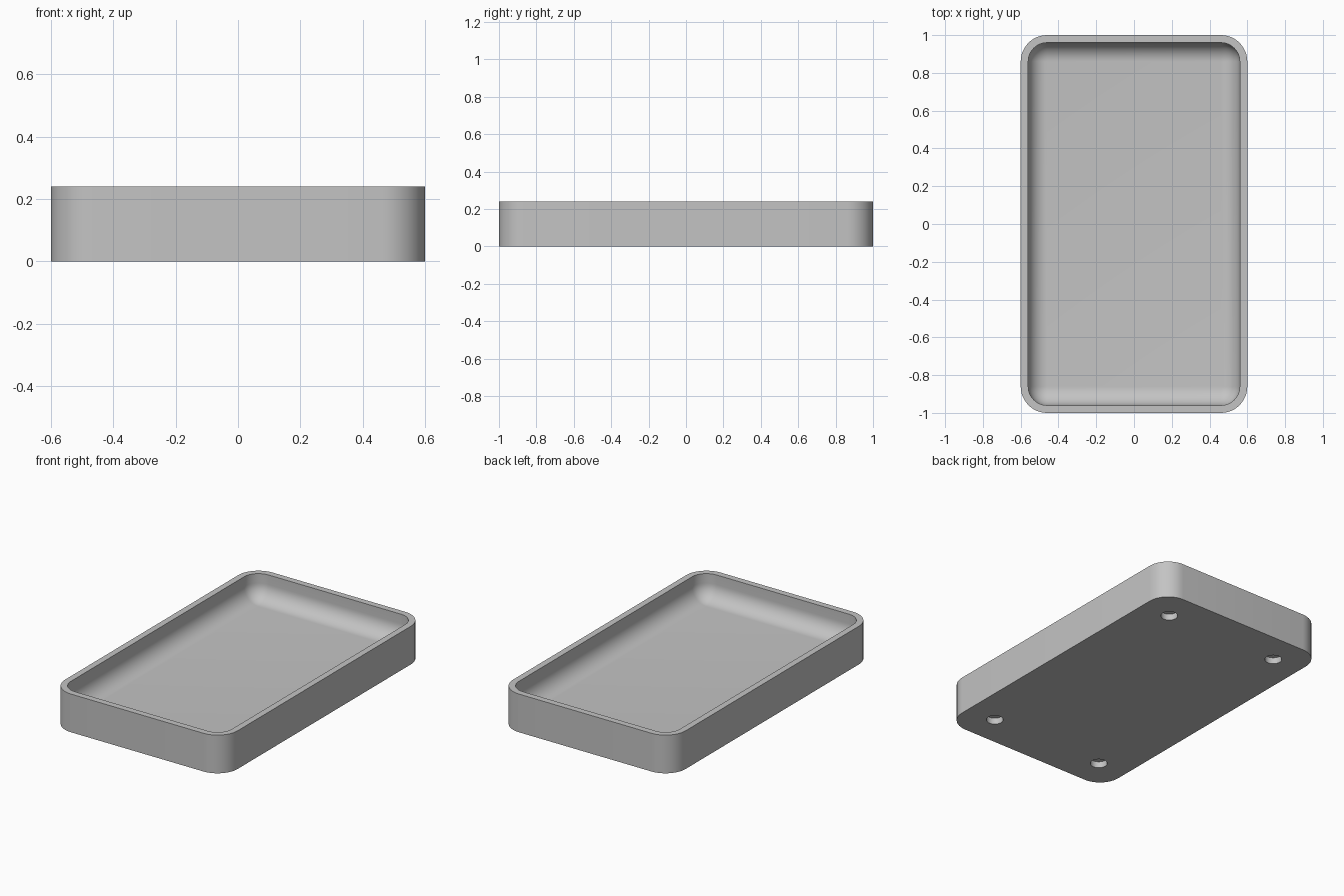
import bpy
import bmesh
from math import sin, cos, pi

cube = bpy.data.objects.get("Cube")
if cube:
    bpy.data.objects.remove(cube, do_unlink=True)

HALF_X, HALF_Y, HEIGHT = 0.6, 1.0, 0.24
CORNER, WALL, FLOOR, FILLET = 0.14, 0.04, 0.08, 0.1
STEPS = 12

grey = bpy.data.materials.new("plain grey")
grey.use_nodes = True
colour = (0.55, 0.55, 0.55, 1)
grey.diffuse_color = colour
grey.node_tree.nodes["Principled BSDF"].inputs["Base Color"].default_value = colour


def ring(bm, inset, z):
    """Rounded rectangle, inset from the outer outline."""
    r = max(CORNER - inset, 0)
    cx, cy = HALF_X - inset - r, HALF_Y - inset - r
    verts = []
    for i, (sx, sy) in enumerate([(1, 1), (-1, 1), (-1, -1), (1, -1)]):
        for k in range(STEPS + 1):
            a = (i + k / STEPS) * pi / 2
            verts.append(bm.verts.new((sx * cx + r * cos(a), sy * cy + r * sin(a), z)))
    return verts


# Tray body: outer wall, rim, inner wall and rounded floor edge
profile = [(0, 0), (0, HEIGHT), (WALL, HEIGHT)]
for k in range(STEPS + 1):
    a = k / STEPS * pi / 2
    profile.append((WALL + FILLET * (1 - cos(a)), FLOOR + FILLET * (1 - sin(a))))

bm = bmesh.new()
rings = [ring(bm, inset, z) for inset, z in profile]
for low, high in zip(rings, rings[1:]):
    for i in range(len(low)):
        j = (i + 1) % len(low)
        bm.faces.new((low[i], low[j], high[j], high[i]))
bm.faces.new(rings[0][::-1])
bm.faces.new(rings[-1])
bmesh.ops.remove_doubles(bm, verts=bm.verts, dist=1e-5)
bmesh.ops.recalc_face_normals(bm, faces=bm.faces)
mesh = bpy.data.meshes.new("tray")
bm.to_mesh(mesh)
bm.free()
tray = bpy.data.objects.new("tray", mesh)
bpy.context.collection.objects.link(tray)
mesh.materials.append(grey)

# Four round blind holes in the underside
bm = bmesh.new()
for sx in (-1, 1):
    for sy in (-1, 1):
        made = bmesh.ops.create_cone(bm, cap_ends=True, segments=40,
                                     radius1=0.05, radius2=0.05, depth=0.08)
        bmesh.ops.translate(bm, verts=made["verts"], vec=(sx * 0.4, sy * 0.8, 0))
hole_mesh = bpy.data.meshes.new("hole_cutter")
bm.to_mesh(hole_mesh)
bm.free()
hole_mesh.materials.append(grey)
cutter = bpy.data.objects.new("hole_cutter", hole_mesh)
bpy.context.collection.objects.link(cutter)
cutter.hide_render = True

bpy.ops.object.select_all(action="DESELECT")
tray.select_set(True)
bpy.context.view_layer.objects.active = tray
cut = tray.modifiers.new("underside holes", "BOOLEAN")
cut.operation = "DIFFERENCE"
cut.solver = "EXACT"
cut.object = cutter
bpy.ops.object.modifier_apply(modifier=cut.name)
bpy.data.objects.remove(cutter, do_unlink=True)
bpy.ops.object.shade_smooth_by_angle(angle=pi / 6)
